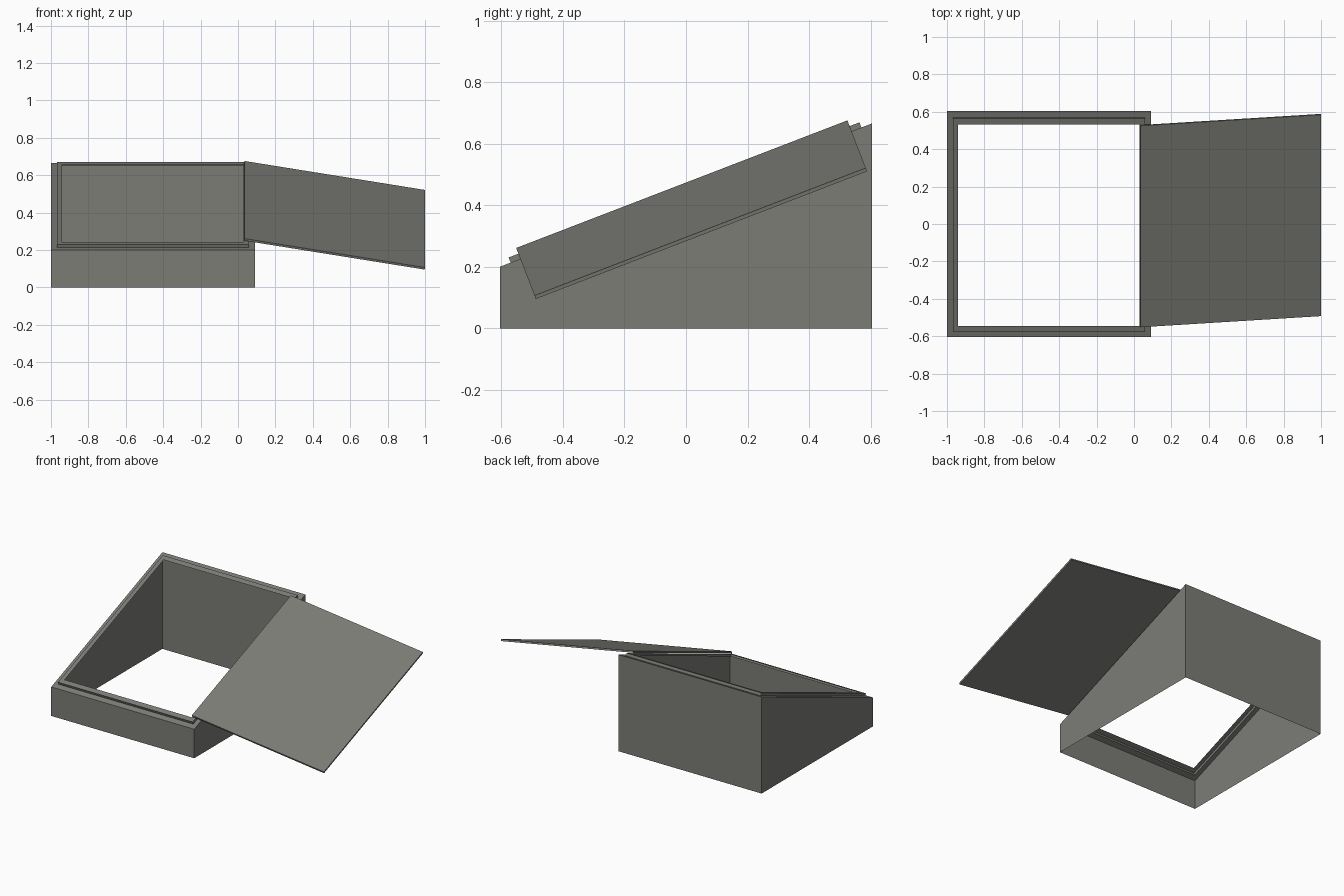
import bpy, bmesh, math
from mathutils import Matrix, Vector

if "Cube" in bpy.data.objects:
    bpy.data.objects.remove(bpy.data.objects["Cube"])

# Overall sizes
CX, HX, HY = -0.455, 0.545, 0.605        # box centre in x, half width, half depth
Z_FRONT, Z_BACK = 0.2, 0.666
SLOPE = math.atan2(Z_BACK - Z_FRONT, 2 * HY)
MID = Vector((CX, 0, (Z_FRONT + Z_BACK) / 2))
HV = HY / math.cos(SLOPE)                # half length along the slope

grey = bpy.data.materials.new("warm grey")
grey.diffuse_color = (0.20, 0.20, 0.183, 1)
grey.use_nodes = True
grey.node_tree.nodes["Principled BSDF"].inputs["Base Color"].default_value = grey.diffuse_color

def finish(name, bm):
    mesh = bpy.data.meshes.new(name)
    bm.to_mesh(mesh)
    bm.free()
    mesh.materials.append(grey)
    obj = bpy.data.objects.new(name, mesh)
    bpy.context.collection.objects.link(obj)
    return obj

def rect(hx, hy):
    return [Vector((sx * hx, sy * hy, 0)) for sx, sy in ((-1, -1), (1, -1), (1, 1), (-1, 1))]

def sloped(hx, hv, height):
    """Rectangle lying on the sloping top, lifted along its normal."""
    rot = Matrix.Rotation(SLOPE, 3, 'X')
    return [MID + rot @ (p + Vector((0, 0, height))) for p in rect(hx, hv)]

def skin(name, rings):
    """Join successive four-cornered rings with quads."""
    bm = bmesh.new()
    loops = [[bm.verts.new(p) for p in ring] for ring in rings]
    for a, b in zip(loops, loops[1:]):
        for i in range(4):
            j = (i + 1) % 4
            bm.faces.new((a[i], a[j], b[j], b[i]))
    return finish(name, bm)

# Open thin-walled base with stepped rim around the sloping opening
base = [p + Vector((CX, 0, 0)) for p in rect(HX, HY)]
skin("sloped_box", [
    base,
    sloped(HX, HV, 0),
    sloped(0.513, 0.611, 0),
    sloped(0.513, 0.611, 0.018),
    sloped(0.485, 0.577, 0.018),
])

# Open lid, hinged on the right edge and swung past flat
LENGTH, THICK, SWING = 0.979, 0.012, math.radians(9.75)
bm = bmesh.new()
bmesh.ops.create_cube(bm, size=1)
bmesh.ops.scale(bm, verts=bm.verts, vec=(LENGTH, 1.154, THICK))
bmesh.ops.translate(bm, verts=bm.verts, vec=(LENGTH / 2, 0, -THICK / 2))
lid = finish("open_lid", bm)
tilt = Matrix.Rotation(SLOPE, 4, 'X')
lift = tilt @ Vector((0, 0, 0.038))
lid.matrix_world = (Matrix.Translation(Vector((0.035, 0, MID.z)) + lift)
                    @ tilt @ Matrix.Rotation(SWING, 4, 'Y'))
